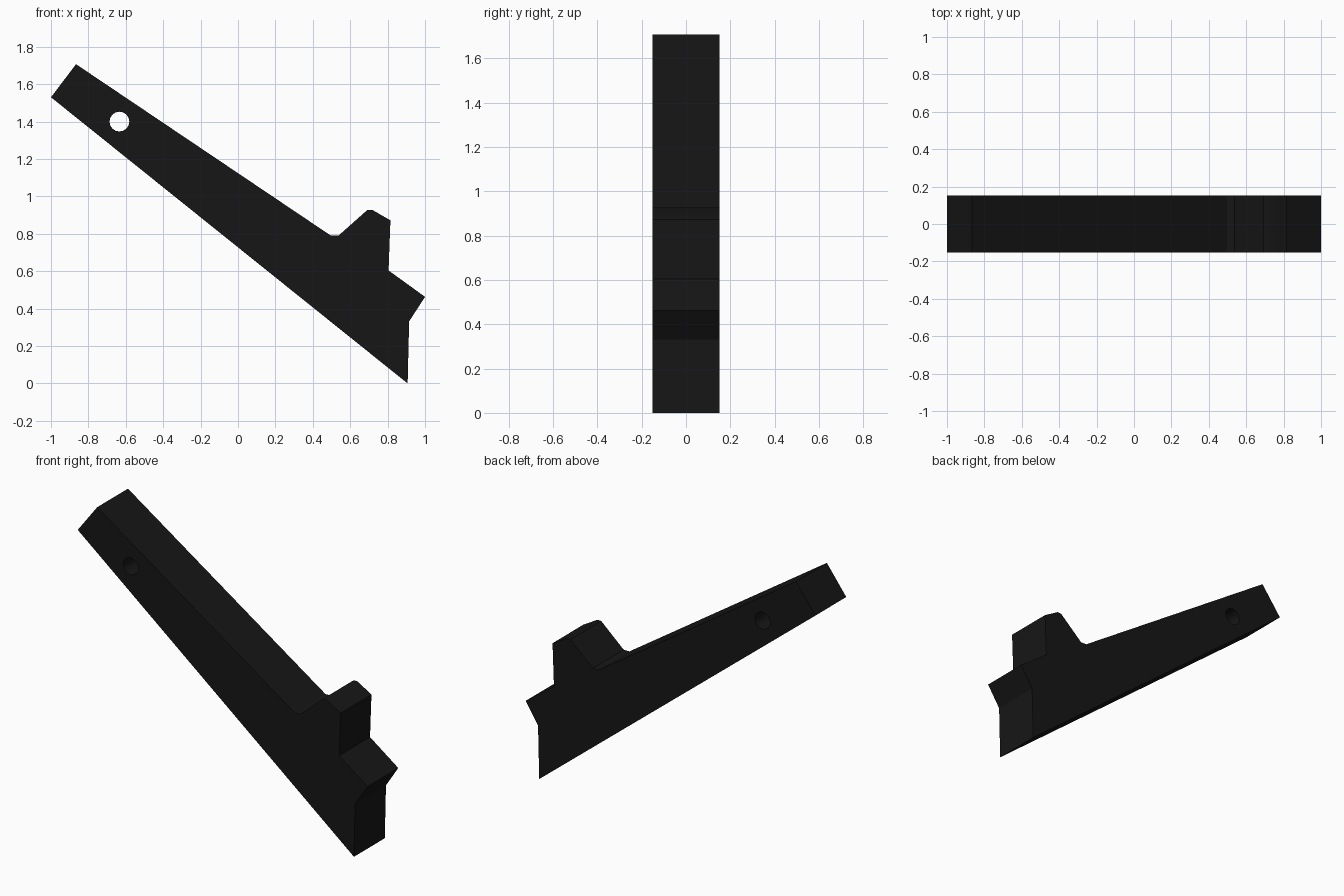
import bpy
from math import pi, cos, sin, radians

if "Cube" in bpy.data.objects:
    bpy.data.objects.remove(bpy.data.objects["Cube"])

HALF_WIDTH = 0.152

# Side outline in x, z: tapered bar, front lug, notched lower end
outline = [(-1, 1.53), (0.907, 0), (0.915, 0.332), (1, 0.463), (0.805, 0.604),
           (0.815, 0.872), (0.718, 0.928), (0.692, 0.928), (0.537, 0.79),
           (0.497, 0.79), (-0.866, 1.707)]

# Round pin hole near the upper end
hole = [(-0.634 + 0.053 * cos(2 * pi * i / 16), 1.4 + 0.053 * sin(2 * pi * i / 16))
        for i in range(16)]

curve = bpy.data.curves.new("lever_arm", 'CURVE')
curve.dimensions = '2D'
curve.fill_mode = 'BOTH'
curve.extrude = HALF_WIDTH


def add_loop(points):
    spline = curve.splines.new('POLY')
    spline.points.add(len(points) - 1)
    for p, (x, z) in zip(spline.points, points):
        p.co = (x, z, 0, 1)
    spline.use_cyclic_u = True


add_loop(outline)
add_loop(hole)

# Extruded arm, stood upright
arm = bpy.data.objects.new("lever_arm", curve)
bpy.context.collection.objects.link(arm)
arm.rotation_euler.x = pi / 2
bpy.context.view_layer.objects.active = arm
arm.select_set(True)
bpy.ops.object.convert(target='MESH')
arm = bpy.context.object

# Weld the caps to the walls, keep the hole wall smooth
mod = arm.modifiers.new("weld", 'WELD')
mod.merge_threshold = 0.0005
bpy.ops.object.modifier_apply(modifier=mod.name)
bpy.ops.object.shade_smooth_by_angle(angle=radians(30))

# Black finish
black = bpy.data.materials.new("black")
black.diffuse_color = (0.008, 0.008, 0.008, 1)
black.use_nodes = True
black.node_tree.nodes["Principled BSDF"].inputs["Base Color"].default_value = black.diffuse_color
arm.data.materials.clear()
arm.data.materials.append(black)
